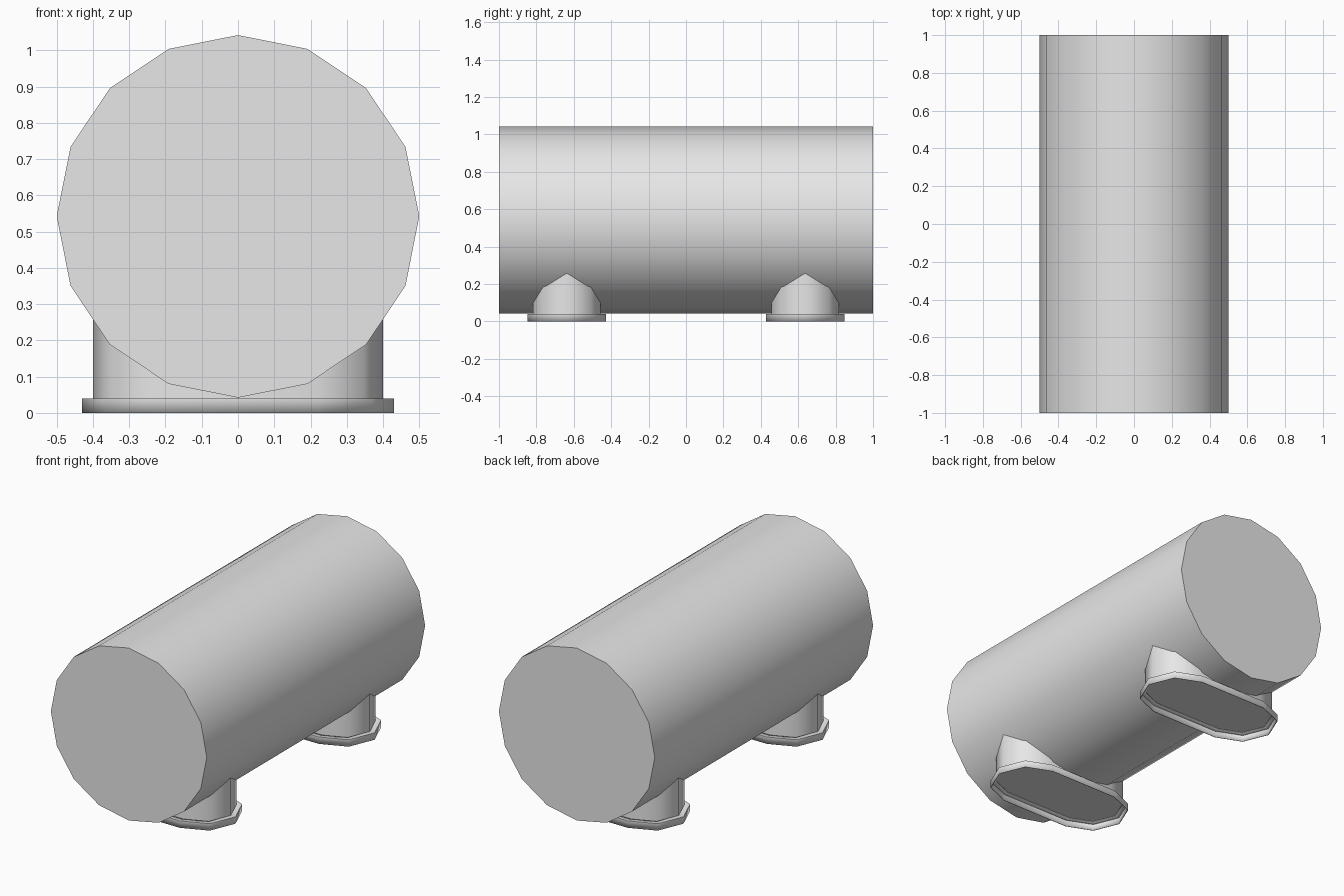
import bpy, bmesh, math

if "Cube" in bpy.data.objects:
    bpy.data.objects.remove(bpy.data.objects["Cube"], do_unlink=True)

grey = bpy.data.materials.new("light_grey")
grey.use_nodes = True
grey.diffuse_color = (0.8, 0.8, 0.8, 1)
grey.node_tree.nodes["Principled BSDF"].inputs["Base Color"].default_value = (0.8, 0.8, 0.8, 1)


def finish(obj, angle):
    obj.data.materials.append(grey)
    bpy.ops.object.select_all(action="DESELECT")
    obj.select_set(True)
    bpy.context.view_layer.objects.active = obj
    bpy.ops.object.shade_smooth_by_angle(angle=math.radians(angle))


def stadium(radius, z, half_length=0.22):
    """Rounded slot outline: two faceted half circles joined by straight sides."""
    points = []
    for side in (0, 1):
        for i in range(5):
            a = -math.pi / 2 + math.pi * (i / 4 + side)
            cx = half_length * (1 - 2 * side)
            points.append((cx + radius * math.cos(a), radius * math.sin(a), z))
    return points


def loft(name, loops, y, cap):
    """Skin a stack of outlines, with optional end caps."""
    bm = bmesh.new()
    rings = [[bm.verts.new(p) for p in loop] for loop in loops]
    for low, high in zip(rings, rings[1:]):
        n = len(low)
        for i in range(n):
            j = (i + 1) % n
            bm.faces.new((low[i], low[j], high[j], high[i]))
    if cap:
        bm.faces.new(rings[0][::-1])
        bm.faces.new(rings[-1])
    mesh = bpy.data.meshes.new(name)
    bm.to_mesh(mesh)
    bm.free()
    obj = bpy.data.objects.new(name, mesh)
    obj.location.y = y
    bpy.context.collection.objects.link(obj)
    return obj


# Horizontal tank body
bpy.ops.mesh.primitive_cylinder_add(vertices=16, radius=0.5, depth=2,
                                    location=(0, 0, 0.542),
                                    rotation=(math.pi / 2, 0, 0))
tank = bpy.context.object
tank.name = "tank_body"
finish(tank, 40)

# Two pedestals, each a post on a hollow foot flange
for label, y in (("front", -0.637), ("back", 0.637)):
    post = loft(label + "_post", [stadium(0.18, 0.04), stadium(0.18, 0.35)], y, True)
    finish(post, 60)
    flange = loft(label + "_foot_flange",
                  [stadium(0.21, 0), stadium(0.21, 0.04), stadium(0.178, 0.04)], y, False)
    finish(flange, 60)
    shell = flange.modifiers.new("Thickness", "SOLIDIFY")
    shell.thickness = 0.004
    shell.offset = -1
